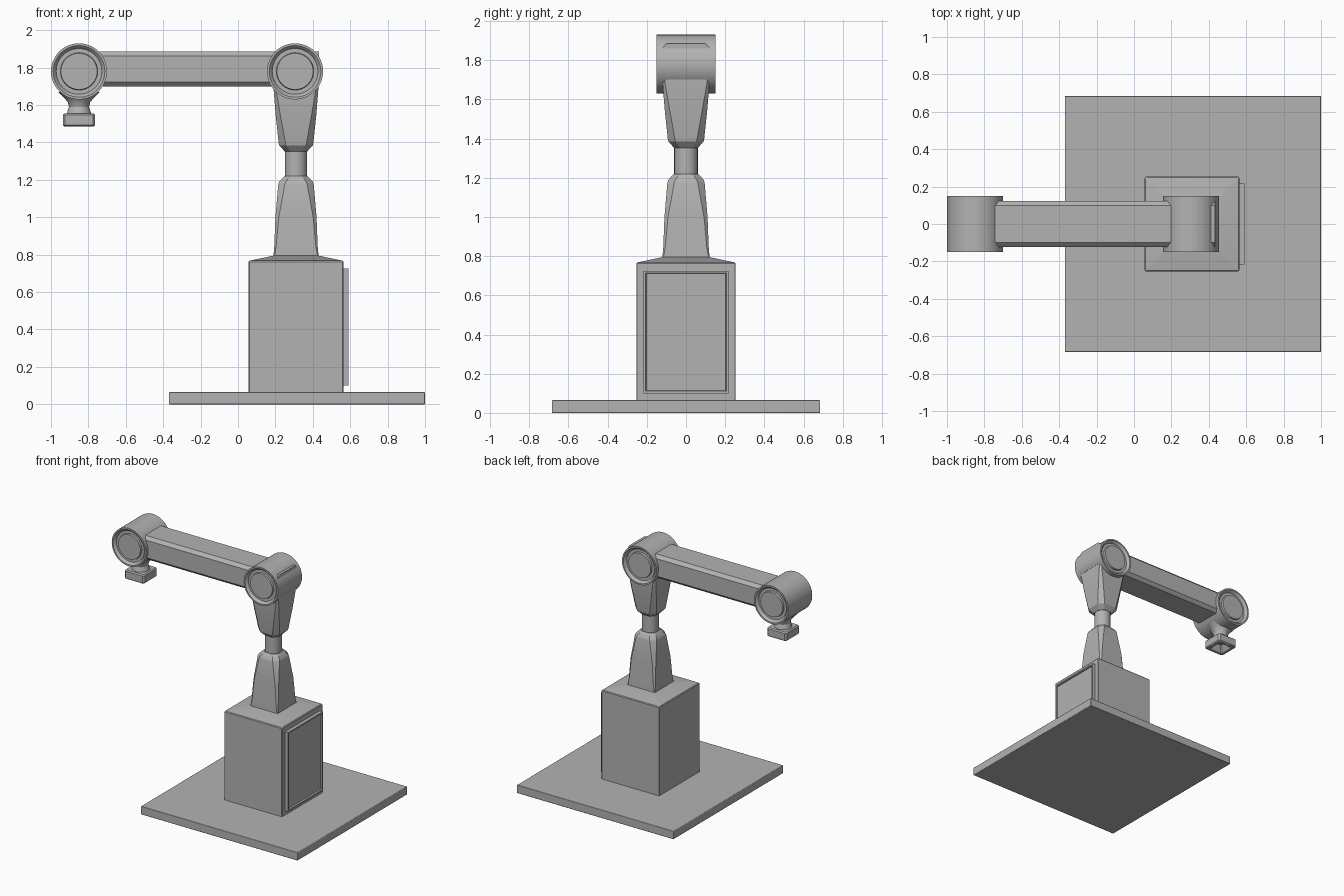
import bpy, bmesh, math
from mathutils import Vector

cube = bpy.data.objects.get("Cube")
if cube:
    bpy.data.objects.remove(cube, do_unlink=True)

grey = bpy.data.materials.new("machine grey")
grey.use_nodes = True
grey.diffuse_color = (0.45, 0.45, 0.45, 1)
grey.node_tree.nodes["Principled BSDF"].inputs["Base Color"].default_value = grey.diffuse_color

POST_X, TIP_X, JOINT_Z = 0.31, -0.85, 1.78


def finish(name, bm, angle=30, bevel=0):
    bmesh.ops.recalc_face_normals(bm, faces=bm.faces)
    mesh = bpy.data.meshes.new(name)
    bm.to_mesh(mesh)
    bm.free()
    obj = bpy.data.objects.new(name, mesh)
    bpy.context.collection.objects.link(obj)
    mesh.materials.append(grey)
    if bevel:
        mod = obj.modifiers.new("soft edges", "BEVEL")
        mod.width, mod.segments = bevel, 2
    bpy.ops.object.select_all(action="DESELECT")
    obj.select_set(True)
    bpy.context.view_layer.objects.active = obj
    bpy.ops.object.shade_smooth_by_angle(angle=math.radians(angle))
    return obj


def octagon(a, b, c):
    """Rectangle of half sizes a, b with corners cut by c."""
    return [(a, c - b), (a, b - c), (a - c, b), (c - a, b),
            (-a, b - c), (-a, c - b), (c - a, -b), (a - c, -b)]


def circle(r, n=48):
    return [(r * math.cos(math.tau * i / n), r * math.sin(math.tau * i / n)) for i in range(n)]


def loft(name, centre, axis, sections, angle=30):
    """Skin cross-sections given as (position along axis, outline)."""
    place = {"x": lambda u, v, w: (w, u, v),
             "y": lambda u, v, w: (u, w, v),
             "z": lambda u, v, w: (u, v, w)}[axis]
    bm = bmesh.new()
    rings = [[bm.verts.new(Vector(centre) + Vector(place(u, v, w))) for u, v in outline]
             for w, outline in sections]
    for low, high in zip(rings, rings[1:]):
        n = len(low)
        for i in range(n):
            j = (i + 1) % n
            bm.faces.new((low[i], low[j], high[j], high[i]))
    bm.faces.new(rings[0])
    bm.faces.new(rings[-1])
    return finish(name, bm, angle)


def box(name, low, high, bevel=0, inset=None):
    """Box, optionally with a framed recess in its +x face."""
    low, high = Vector(low), Vector(high)
    bm = bmesh.new()
    bmesh.ops.create_cube(bm, size=1)
    for v in bm.verts:
        v.co = (low + high) / 2 + v.co * (high - low)
    if inset:
        face = max(bm.faces, key=lambda f: f.calc_center_median().x)
        bmesh.ops.inset_region(bm, faces=[face], thickness=inset, depth=0)
        bmesh.ops.inset_region(bm, faces=[face], thickness=0.004, depth=-0.012)
    return finish(name, bm, bevel=bevel)


def square_post(name, x, rows, angle=30):
    return loft(name, (x, 0, 0), "z", [(z, octagon(h, h, c)) for z, h, c in rows], angle)


# Floor plate and cabinet
box("floor_plate", (-0.37, -0.685, 0), (1.0, 0.685, 0.065), bevel=0.004)
square_post("cabinet", POST_X, [(0.06, 0.253, 0.004), (0.762, 0.253, 0.004),
                               (0.768, 0.248, 0.006), (0.795, 0.12, 0.006)], 10)
box("cabinet_door", (0.555, -0.217, 0.1), (0.59, 0.217, 0.725), inset=0.016)

# Vertical column
square_post("lower_column", POST_X, [(0.78, 0.12, 0.006), (0.8, 0.12, 0.006), (0.845, 0.116, 0.01),
                                    (1.0, 0.11, 0.018), (1.175, 0.095, 0.035),
                                    (1.19, 0.09, 0.036), (1.22, 0.062, 0.03)])
loft("column_rod", (POST_X, 0, 0), "z", [(1.2, circle(0.06)), (1.38, circle(0.06))])
square_post("upper_column", POST_X, [(1.352, 0.06, 0.03), (1.385, 0.09, 0.036), (1.4, 0.093, 0.036),
                                    (1.55, 0.109, 0.025), (1.69, 0.12, 0.012), (1.72, 0.12, 0.012)])

# Joint drums with a groove around a central cap on both ends
half_drum = [(0.145, 0.094), (0.145, 0.097), (0.13, 0.1), (0.13, 0.122),
             (0.143, 0.13), (0.15, 0.138), (0.15, 0.15)]
drum = [(-y, circle(r)) for y, r in half_drum] + [(y, circle(r)) for y, r in reversed(half_drum)]
for name, x in (("shoulder_drum", POST_X - 0.005), ("wrist_drum", TIP_X)):
    loft(name, (x, 0, JOINT_Z), "y", drum)

# Horizontal arm, its end just breaking through the shoulder drum
arm = octagon(0.122, 0.093, 0.024)
loft("arm", (0, 0, JOINT_Z + 0.012), "x", [(TIP_X, arm), (0.432, arm)])

# Wrist neck and hollow square tool holder
loft("wrist_neck", (TIP_X, 0, 0), "z",
     [(z, circle(r)) for z, r in ((1.545, 0.067), (1.565, 0.062), (1.59, 0.054),
                                  (1.615, 0.06), (1.64, 0.08), (1.67, 0.11))])
square_post("tool_holder", TIP_X, [(1.535, 0.03, 0.006), (1.485, 0.058, 0.008), (1.485, 0.078, 0.01),
                                  (1.492, 0.086, 0.012), (1.548, 0.086, 0.012), (1.556, 0.078, 0.012)])
